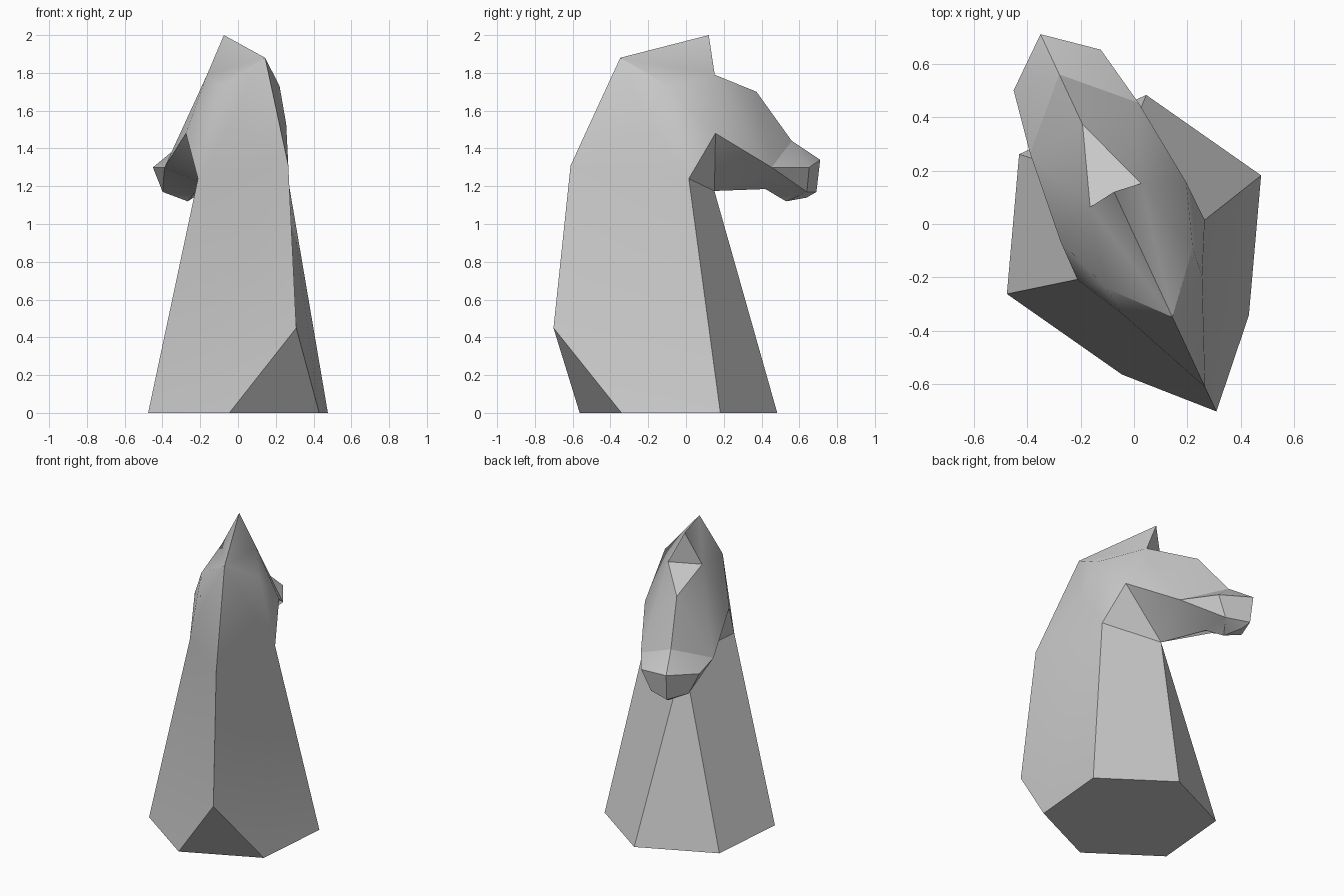
import bpy, bmesh, math

cube = bpy.data.objects.get("Cube")
if cube:
    bpy.data.objects.remove(cube, do_unlink=True)

R = 0.525                     # hexagonal foot radius
H = R * math.sin(math.radians(60))

# Landmarks on one half: (sideways, forward, height)
points = {
    # foot
    "foot_front_mid": (0, H, 0), "foot_front": (R / 2, H, 0), "foot_side": (R, 0, 0),
    "foot_rear": (R / 2, -H, 0), "foot_rear_mid": (0, -H, 0),
    # crest of the neck
    "crest_low": (0, -0.73, 0.45), "crest_mid": (0, -0.63, 1.31), "crest_top": (0, -0.34, 1.88),
    # neck side and throat
    "throat_side": (0.263, -0.062, 1.24), "throat": (0, 0.21, 1.175),
    "neck_side": (0.165, -0.25, 1.53), "poll": (0.178, -0.139, 1.73),
    # ears and forehead
    "ear_tip": (0, 0.177, 2.0), "ear_base": (0.105, 0.163, 1.79), "forehead": (0, 0.456, 1.70),
    # cheek and muzzle
    "cheek": (0.26, 0.095, 1.48), "jaw": (0.224, 0.44, 1.30), "jaw_under": (0, 0.508, 1.185),
    "bridge": (0, 0.662, 1.44), "nose": (0, 0.828, 1.34), "nostril": (0.18, 0.68, 1.30),
    "lip": (0.116, 0.696, 1.17), "lip_front": (0, 0.806, 1.17),
    "lip_low": (0, 0.75, 1.14), "chin": (0, 0.629, 1.12),
}

foot = ["foot_front_mid foot_front foot_side foot_rear foot_rear_mid"]
neck = [
    "foot_front_mid foot_front throat",
    "foot_front foot_side throat_side throat",
    "foot_side foot_rear throat_side",
    "foot_rear crest_low throat_side",
    "foot_rear foot_rear_mid crest_low",
    "crest_low crest_mid throat_side",
    "crest_mid neck_side throat_side",
    "crest_mid crest_top neck_side",
    "crest_top poll neck_side",
    "neck_side poll throat_side",
    "poll cheek throat_side",
    "throat_side cheek throat",
]
head = [
    "crest_top ear_base poll",
    "crest_top ear_tip ear_base",
    "poll ear_base cheek",
    "ear_base jaw cheek",
    "ear_base forehead jaw",
    "forehead bridge jaw",
    "cheek jaw throat",
    "jaw jaw_under throat",
]
muzzle = [
    "bridge nostril jaw",
    "bridge nose nostril",
    "jaw nostril lip",
    "jaw lip jaw_under",
    "nose lip_front lip nostril",
    "lip_front lip_low lip",
    "lip_low chin lip",
    "lip chin jaw_under",
]

# Half body from the landmarks
bm = bmesh.new()
verts = {name: bm.verts.new(co) for name, co in points.items()}
for names in foot + neck + head + muzzle:
    bm.faces.new([verts[n] for n in names.split()])

# Ear front and brow reach the centre line
ear_mid = bm.verts.new((0, points["ear_base"][1], points["ear_base"][2]))
bm.faces.new((verts["ear_tip"], ear_mid, verts["ear_base"]))
bm.faces.new((ear_mid, verts["forehead"], verts["ear_base"]))

# Other half, joined along the centre line
bmesh.ops.mirror(bm, geom=bm.verts[:] + bm.edges[:] + bm.faces[:], axis='X', merge_dist=0.001)
bmesh.ops.remove_doubles(bm, verts=bm.verts[:], dist=0.001)
# Merge the halves of flat faces that lie across the centre line
flat = [e for e in bm.edges if len(e.link_faces) == 2
        and all(abs(v.co.x) < 0.001 for v in e.verts)]
bmesh.ops.recalc_face_normals(bm, faces=bm.faces[:])
flat = [e for e in flat if e.calc_face_angle(1) < 0.01]
bmesh.ops.dissolve_edges(bm, edges=flat, use_verts=True)

mesh = bpy.data.meshes.new("horse_chess_piece")
bm.to_mesh(mesh)
bm.free()
piece = bpy.data.objects.new("horse_chess_piece", mesh)
bpy.context.collection.objects.link(piece)
piece.location.y = -0.04
piece.rotation_euler.z = math.radians(25)

# Plain grey
grey = bpy.data.materials.new("plain_grey")
grey.use_nodes = True
colour = (0.6, 0.6, 0.6, 1)
grey.diffuse_color = colour
grey.node_tree.nodes["Principled BSDF"].inputs["Base Color"].default_value = colour
mesh.materials.append(grey)

bpy.ops.object.select_all(action='DESELECT')
piece.select_set(True)
bpy.context.view_layer.objects.active = piece
bpy.ops.object.shade_smooth_by_angle(angle=math.radians(30))
